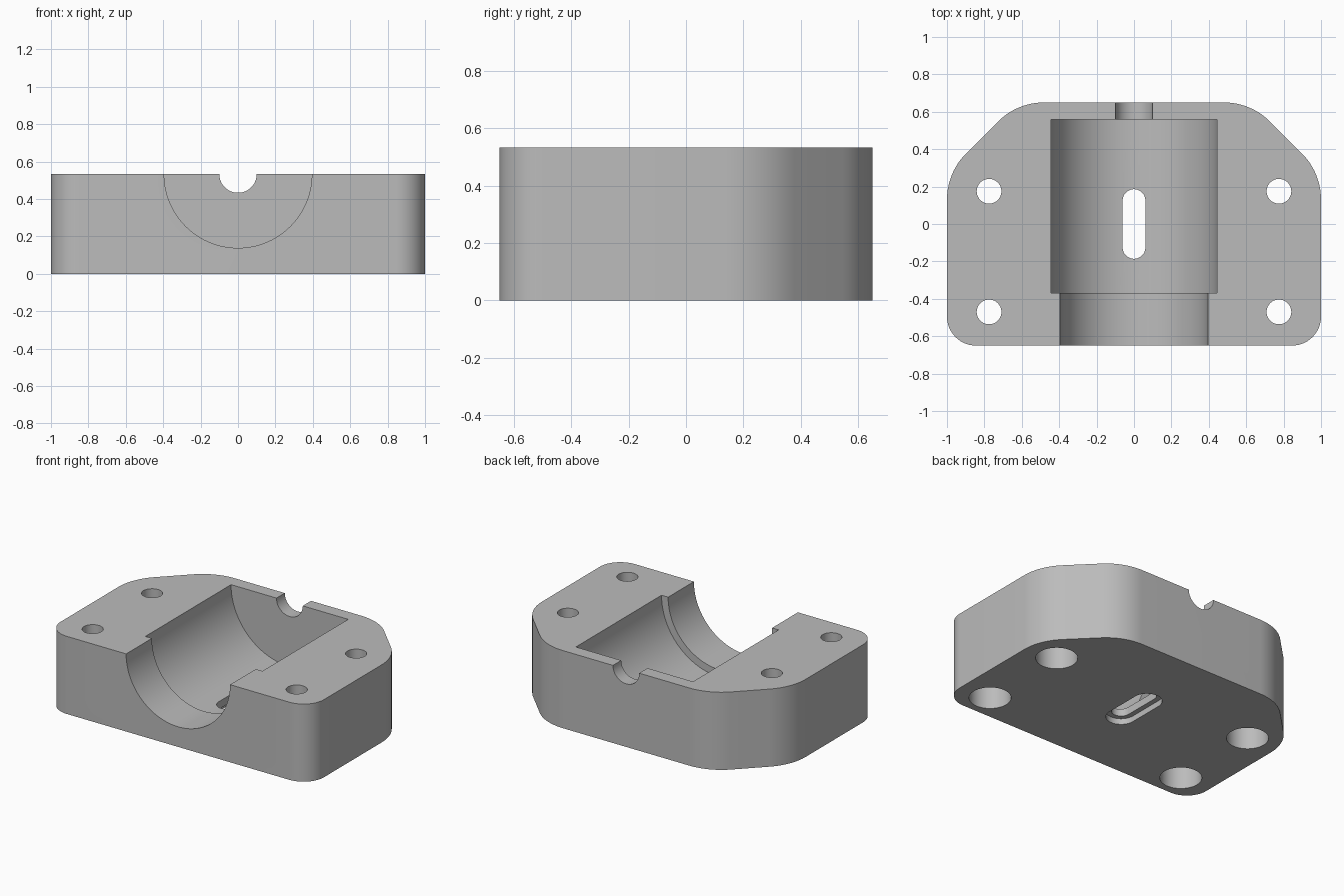
import bpy
import bmesh
from math import cos, sin, tan, pi, radians
from mathutils import Matrix, Vector

if "Cube" in bpy.data.objects:
    bpy.data.objects.remove(bpy.data.objects["Cube"], do_unlink=True)

HEIGHT = 0.533

grey = bpy.data.materials.new("plain_grey")
grey.use_nodes = True
colour = (0.5, 0.5, 0.5, 1)
grey.diffuse_color = colour
grey.node_tree.nodes["Principled BSDF"].inputs["Base Color"].default_value = colour


def fillet(corners, steps=14):
    """Round each (x, y, radius) corner of a closed polygon with a tangent arc."""
    out = []
    for i, (x, y, r) in enumerate(corners):
        p = Vector((x, y))
        a = (Vector(corners[i - 1][:2]) - p).normalized()
        b = (Vector(corners[(i + 1) % len(corners)][:2]) - p).normalized()
        half = a.angle(b) / 2
        centre = p + (a + b).normalized() * (r / sin(half))
        start = p + a * (r / tan(half)) - centre
        end = p + b * (r / tan(half)) - centre
        sweep = start.angle_signed(end)
        for k in range(steps + 1):
            out.append(centre + Matrix.Rotation(-sweep * k / steps, 2) @ start)
    return out


def capsule(radius, straight=0.0, centre=(0, 0), n=64):
    """Outline of a circle, stretched along y into a slot if straight > 0."""
    pts = []
    for i in range(n):
        a = 2 * pi * (i + 0.5) / n
        shift = straight if sin(a) > 0 else -straight
        pts.append((centre[0] + radius * cos(a), centre[1] + radius * sin(a) + shift))
    return pts


def prism(name, outline, low, high, along_y=False):
    """Extrude an outline along z, or along y with its centre on the top plane."""
    bm = bmesh.new()
    base = bm.faces.new([bm.verts.new((p[0], p[1], low)) for p in outline])
    top = bmesh.ops.extrude_face_region(bm, geom=[base])["geom"]
    verts = [v for v in top if isinstance(v, bmesh.types.BMVert)]
    bmesh.ops.translate(bm, verts=verts, vec=(0, 0, high - low))
    if along_y:
        for v in bm.verts:
            v.co = (v.co.x, v.co.z, HEIGHT + v.co.y)
    bmesh.ops.recalc_face_normals(bm, faces=bm.faces)
    mesh = bpy.data.meshes.new(name)
    bm.to_mesh(mesh)
    bm.free()
    mesh.materials.append(grey)
    obj = bpy.data.objects.new(name, mesh)
    bpy.context.collection.objects.link(obj)
    return obj


# Block with two rounded front corners and two softened back chamfers
right_side = [(0.625, 0.65, 0.35), (1, 0.275, 0.35), (1, -0.65, 0.155)]
left_side = [(-x, y, r) for x, y, r in reversed(right_side)]
block = prism("housing_half", fillet(right_side + left_side), 0, HEIGHT)

# Half-round bores: front opening, main chamber, rear shaft notch
cutters = [
    prism("front_bore_cutter", capsule(0.395, n=128), -0.8, -0.3, True),
    prism("chamber_cutter", capsule(0.445, n=128), -0.37, 0.56, True),
    prism("shaft_notch_cutter", capsule(0.1), 0.5, 0.8, True),
    # Drain slot with a wider recess underneath
    prism("slot_cutter", capsule(0.061, 0.125), -0.1, 0.3),
    prism("slot_recess_cutter", capsule(0.095, 0.125), -0.1, 0.04),
]

# Four bolt holes, counterbored from below
for x in (-0.775, 0.775):
    for y in (-0.47, 0.175):
        cutters.append(prism("bolt_hole_cutter", capsule(0.066, centre=(x, y)), -0.1, 0.7))
        cutters.append(prism("bolt_head_cutter", capsule(0.131, centre=(x, y)), -0.1, 0.27))

bpy.ops.object.select_all(action="DESELECT")
block.select_set(True)
bpy.context.view_layer.objects.active = block
for cutter in cutters:
    cutter.hide_render = True
    mod = block.modifiers.new("cut", "BOOLEAN")
    mod.operation = "DIFFERENCE"
    mod.solver = "EXACT"
    mod.object = cutter
    bpy.ops.object.modifier_apply(modifier=mod.name)
    bpy.data.objects.remove(cutter, do_unlink=True)

bpy.ops.object.shade_smooth_by_angle(angle=radians(30))
